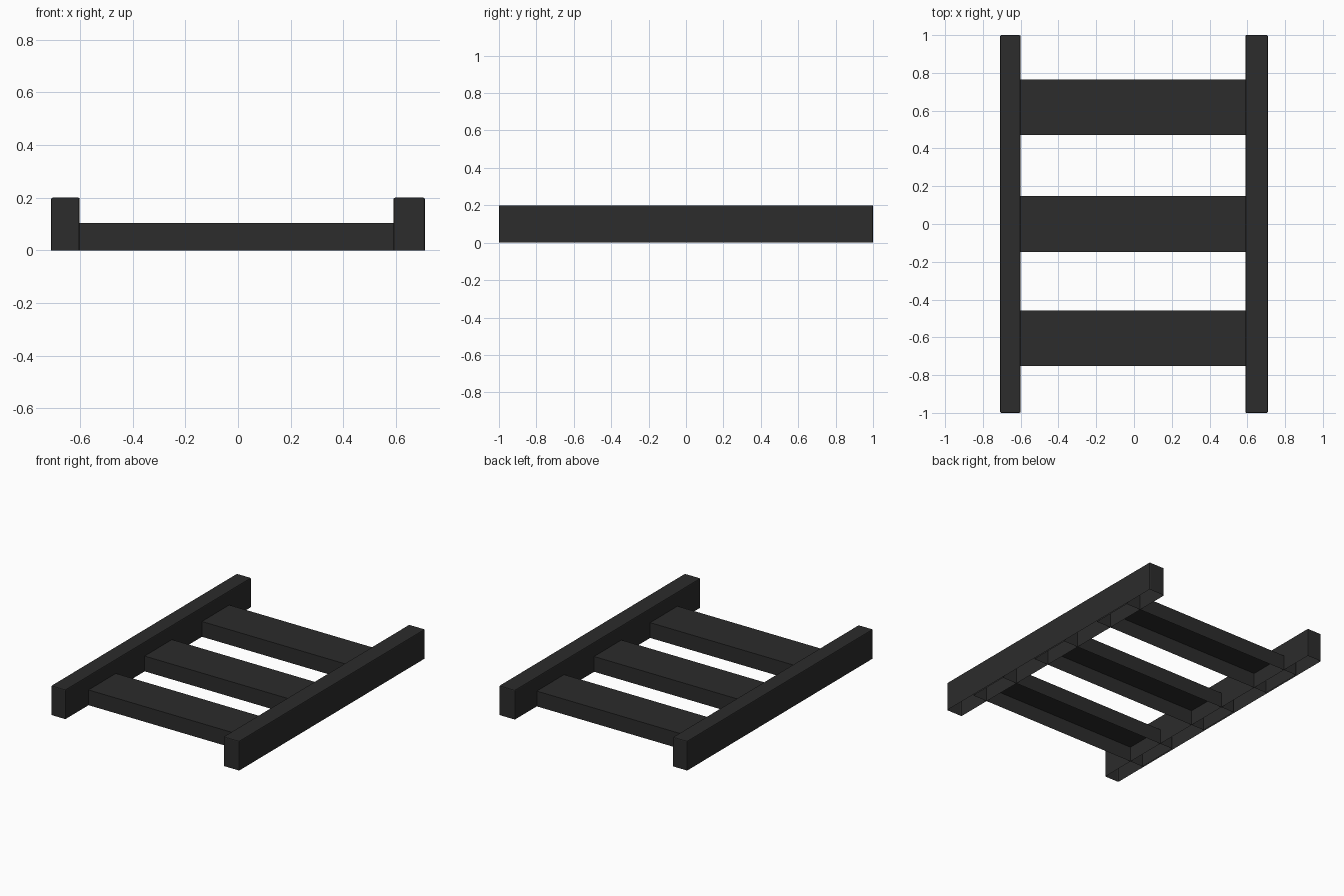
import bpy, bmesh

if "Cube" in bpy.data.objects:
    bpy.data.objects.remove(bpy.data.objects["Cube"])

dark = bpy.data.materials.new("dark_grey")
dark.diffuse_color = (0.025, 0.025, 0.025, 1)
dark.use_nodes = True
dark.node_tree.nodes["Principled BSDF"].inputs["Base Color"].default_value = dark.diffuse_color


def open_box(name, x0, x1, y0, y1, height, bevel=0.0):
    """Thin-walled box standing on z = 0 with no underside."""
    bm = bmesh.new()
    bmesh.ops.create_cube(bm, size=1)
    for v in bm.verts:
        v.co.x = x1 if v.co.x > 0 else x0
        v.co.y = y1 if v.co.y > 0 else y0
        v.co.z = height if v.co.z > 0 else 0
    bm.normal_update()
    bottom = [f for f in bm.faces if f.normal.z < -0.5]
    bmesh.ops.delete(bm, geom=bottom, context='FACES_ONLY')
    if bevel:
        edges = [e for e in bm.edges if not e.is_boundary]
        bmesh.ops.bevel(bm, geom=edges, offset=bevel, segments=2,
                        profile=0.5, affect='EDGES')
    mesh = bpy.data.meshes.new(name)
    bm.to_mesh(mesh)
    bm.free()
    mesh.materials.append(dark)
    obj = bpy.data.objects.new(name, mesh)
    bpy.context.collection.objects.link(obj)
    return obj


# Long side rails with softened edges
open_box("left_rail", -0.709, -0.601, -1, 1, 0.2, 0.006)
open_box("right_rail", 0.59, 0.709, -1, 1, 0.2, 0.006)

# Cross slats, running into the hollow rails
for name, y in (("front_slat", -0.604), ("middle_slat", 0.0), ("back_slat", 0.617)):
    open_box(name, -0.70, 0.70, y - 0.147, y + 0.147, 0.104)
